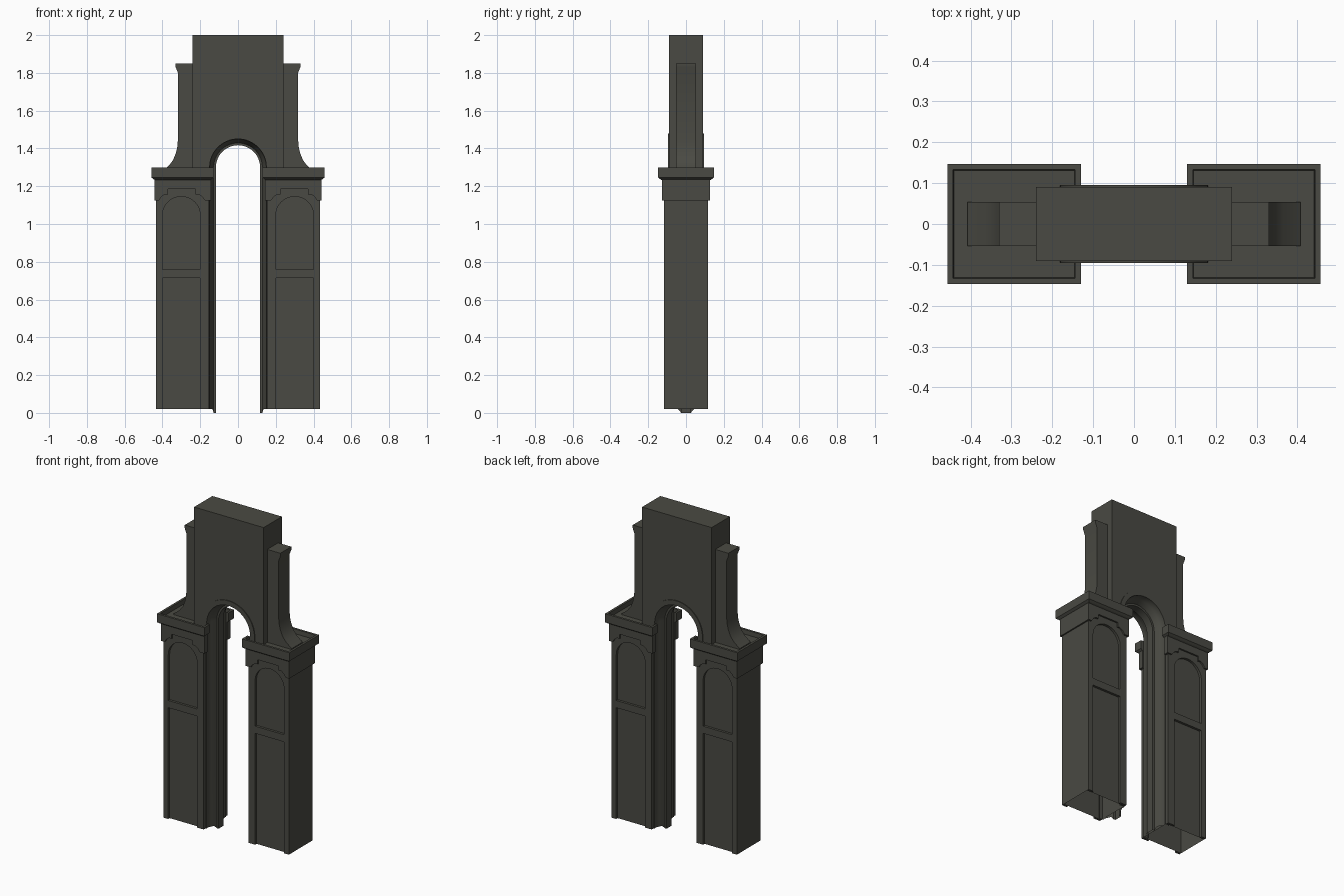
import bpy, bmesh, math

if "Cube" in bpy.data.objects:
    bpy.data.objects.remove(bpy.data.objects["Cube"])

stone = bpy.data.materials.new("dark_stone")
stone.diffuse_color = (0.068, 0.068, 0.056, 1)
stone.use_nodes = True
stone.node_tree.nodes["Principled BSDF"].inputs["Base Color"].default_value = stone.diffuse_color


def finish(name, bm, smooth=False):
    bmesh.ops.recalc_face_normals(bm, faces=bm.faces)
    me = bpy.data.meshes.new(name)
    bm.to_mesh(me)
    bm.free()
    me.materials.append(stone)
    ob = bpy.data.objects.new(name, me)
    bpy.context.collection.objects.link(ob)
    if smooth:
        bpy.ops.object.select_all(action='DESELECT')
        ob.select_set(True)
        bpy.context.view_layer.objects.active = ob
        bpy.ops.object.shade_smooth_by_angle(angle=math.radians(30))
    return ob


def loft(name, rings, cap_start=True, cap_end=True, smooth=False):
    """Join equal-length closed rings of points into a skin."""
    bm = bmesh.new()
    vs = [[bm.verts.new(p) for p in r] for r in rings]
    n = len(rings[0])
    for a, b in zip(vs, vs[1:]):
        for i in range(n):
            j = (i + 1) % n
            bm.faces.new((a[i], a[j], b[j], b[i]))
    if cap_start:
        bm.faces.new(vs[0][::-1])
    if cap_end:
        bm.faces.new(vs[-1])
    return finish(name, bm, smooth)


def slab(name, pts, y0, y1, s=1, smooth=False):
    """Extrude an x-z outline along y; s = -1 mirrors it in x."""
    return loft(name, [[(s * x, y, z) for x, z in pts] for y in (y0, y1)], smooth=smooth)


def rect(x0, x1, z0, z1):
    return [(x0, z0), (x1, z0), (x1, z1), (x0, z1)]


def arc(cx, cz, r, n=24):
    return [(cx + r * math.cos(math.pi * i / n), cz + r * math.sin(math.pi * i / n))
            for i in range(n + 1)]


# upper wall with arched underside
slab("upper_wall", [(-0.24, 1.26), (-0.24, 2.0), (0.24, 2.0), (0.24, 1.26), (0.16, 1.26)]
     + arc(0, 1.3, 0.16) + [(-0.16, 1.26)], -0.09, 0.09)

# moulded jamb and arch swept as one strip
half = [(0.18, 0.088), (0.18, 0.095), (0.15, 0.095), (0.15, 0.075), (0.143, 0.06),
        (0.135, 0.042), (0.129, 0.025), (0.117, 0.025)]
prof = half + [(r, -y) for r, y in reversed(half)]
bm = bmesh.new()
N = 32
rows = []
for k in range(N + 3):
    row = []
    for r, y in prof:
        a = math.pi * min(max(k - 1, 0), N) / N
        z = 1.3 + r * math.sin(a)
        if k in (0, N + 2):
            z = 0.0 if r < 0.13 else 0.02
        row.append(bm.verts.new((r * math.cos(a), y, z)))
    rows.append(row)
for a, b in zip(rows, rows[1:]):
    for i in range(len(prof) - 1):
        bm.faces.new((a[i], a[i + 1], b[i + 1], b[i]))
finish("arch_moulding", bm, True)


def footprint(d, z):
    """Cornice outline inset by d, notched where the jamb passes."""
    x0, x1, y, n = 0.13 + d, 0.457 - d, 0.147 - d, 0.094
    xi = 0.165 + d
    return [(x0, -y, z), (x1, -y, z), (x1, y, z), (x0, y, z),
            (x0, n, z), (xi, n, z), (xi, -n, z), (x0, -n, z)]


# bracket outline under the cornice
bracket = [(0.142, 1.24), (0.142, 1.125), (0.175, 1.125), (0.19, 1.145), (0.21, 1.157),
           (0.225, 1.157), (0.225, 1.185), (0.37, 1.185), (0.37, 1.157), (0.388, 1.157),
           (0.405, 1.145), (0.418, 1.125), (0.442, 1.125), (0.442, 1.24)]

# side buttress outline with flared foot and lip
buttress = [(0.23, 1.85), (0.33, 1.85), (0.33, 1.83), (0.318, 1.80), (0.318, 1.45),
            (0.321, 1.41), (0.329, 1.375), (0.343, 1.34), (0.365, 1.31), (0.408, 1.275),
            (0.408, 1.26), (0.23, 1.26)]

for s, side in ((1, "right"), (-1, "left")):
    # hollow pillar core, open at the bottom
    ring = [(0.155, -0.102), (0.433, -0.102), (0.433, 0.102), (0.155, 0.102)]
    loft(side + "_pillar_core", [[(s * x, y, z) for x, y in ring] for z in (0.02, 1.24)],
         cap_start=False)
    # raised frame around the panels, front and back
    for f, face in ((-1, "front"), (1, "back")):
        pre = side + "_" + face
        y0, y1 = f * 0.102, f * 0.117
        slab(pre + "_inner_stile", rect(0.155, 0.2, 0.02, 1.045), y0, y1, s)
        slab(pre + "_outer_stile", rect(0.4, 0.433, 0.02, 1.045), y0, y1, s)
        slab(pre + "_rail", rect(0.2, 0.4, 0.715, 0.76), y0, y1, s)
        slab(pre + "_arched_head", [(0.155, 1.045), (0.155, 1.24), (0.433, 1.24), (0.433, 1.045)]
             + arc(0.3, 1.045, 0.1), y0, y1, s)
        slab(pre + "_bracket", bracket, f * 0.096, f * 0.127, s)
    slab(side + "_outer_bracket", rect(0.425, 0.442, 1.125, 1.24), -0.127, 0.127, s)
    # cornice with a sunken top
    layers = [(0.02, 1.232), (0.012, 1.236), (0.0, 1.245), (0.0, 1.298), (0.014, 1.298), (0.016, 1.27)]
    loft(side + "_cornice", [[(s * x, y, z) for x, y, z in footprint(d, h)] for d, h in layers])
    # buttress beside the upper wall
    slab(side + "_buttress", buttress, -0.054, 0.054, s, True)
